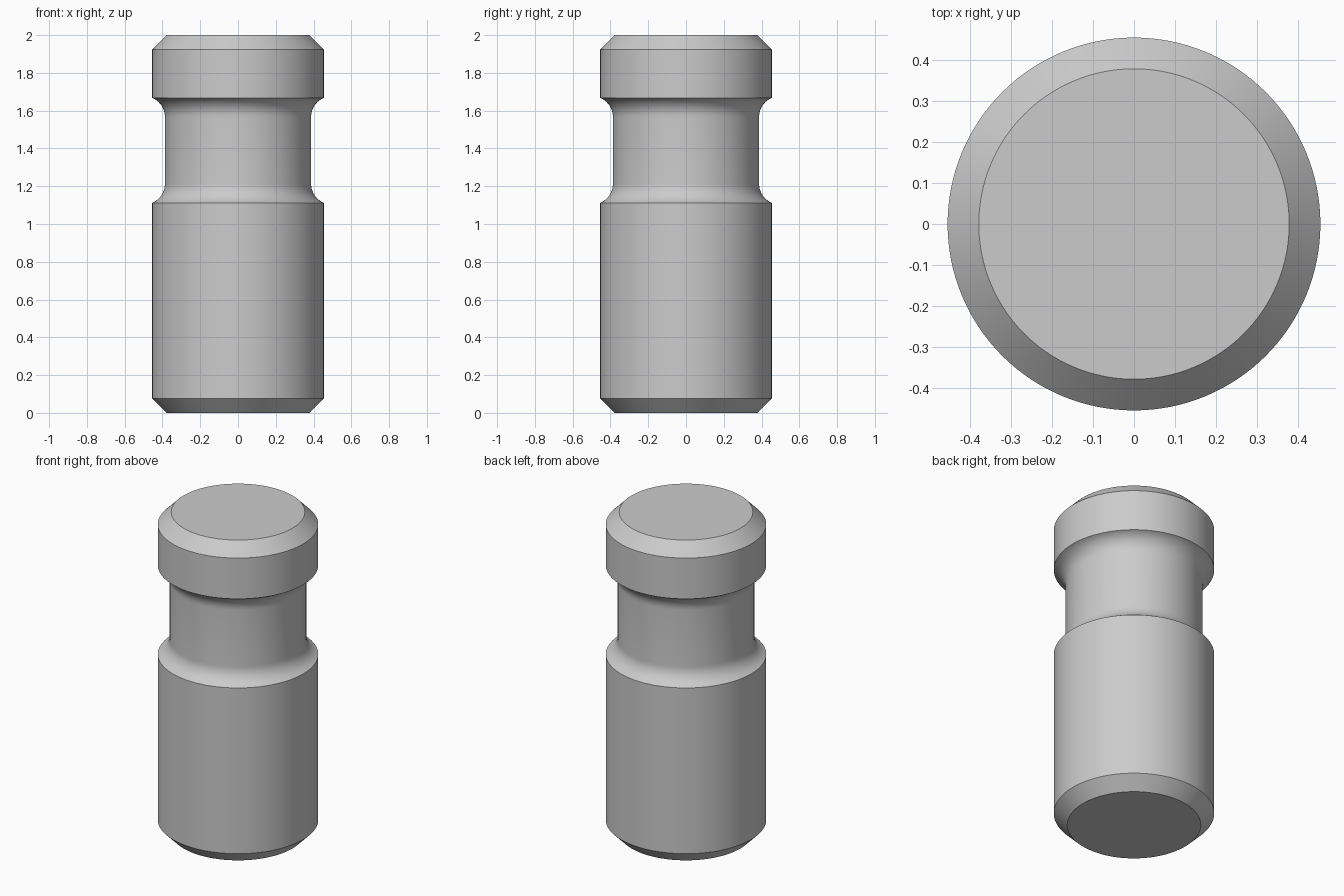
import bpy, bmesh
from math import acos, cos, sin, pi, radians

cube = bpy.data.objects.get("Cube")
if cube:
    bpy.data.objects.remove(cube, do_unlink=True)

SEGMENTS = 128
BODY_R, END_R, NECK_R = 0.454, 0.378, 0.387
CHAMFER = 0.077
FILLET, STEPS = 0.11, 10
SHOULDER_Z, COLLAR_Z = 1.112, 1.668

# Concave fillet: tangent to the neck, meeting the body at a sharp edge
sweep = acos(1 - (BODY_R - NECK_R) / FILLET)
rise = FILLET * sin(sweep)


def fillet(edge_z, direction):
    """Points from the body edge to the neck; direction is +1 up, -1 down."""
    angles = [sweep * (1 - i / STEPS) for i in range(STEPS + 1)]
    return [(NECK_R + FILLET * (1 - cos(a)),
             edge_z + direction * (rise - FILLET * sin(a))) for a in angles]


# Half profile from the bottom to the top
profile = [(END_R, 0), (BODY_R, CHAMFER)]
profile += fillet(SHOULDER_Z, 1)
profile += reversed(fillet(COLLAR_Z, -1))
profile += [(BODY_R, 2 - CHAMFER), (END_R, 2)]

# Turn the profile into a closed solid
bm = bmesh.new()
rings = []
for r, z in profile:
    rings.append([bm.verts.new((r * cos(2 * pi * i / SEGMENTS),
                                r * sin(2 * pi * i / SEGMENTS), z))
                  for i in range(SEGMENTS)])
for low, high in zip(rings, rings[1:]):
    for i in range(SEGMENTS):
        j = (i + 1) % SEGMENTS
        bm.faces.new((low[i], low[j], high[j], high[i]))
bm.faces.new(list(reversed(rings[0])))
bm.faces.new(rings[-1])

mesh = bpy.data.meshes.new("grooved_pin")
bm.to_mesh(mesh)
bm.free()
pin = bpy.data.objects.new("grooved_pin", mesh)
bpy.context.collection.objects.link(pin)

# Plain grey metal
grey = bpy.data.materials.new("light_grey")
grey.use_nodes = True
colour = (0.6, 0.6, 0.6, 1)
grey.diffuse_color = colour
grey.node_tree.nodes["Principled BSDF"].inputs["Base Color"].default_value = colour
mesh.materials.append(grey)

# Smooth the turned surfaces, keep the chamfer and groove edges sharp
bpy.ops.object.select_all(action="DESELECT")
pin.select_set(True)
bpy.context.view_layer.objects.active = pin
bpy.ops.object.shade_smooth_by_angle(angle=radians(30))
